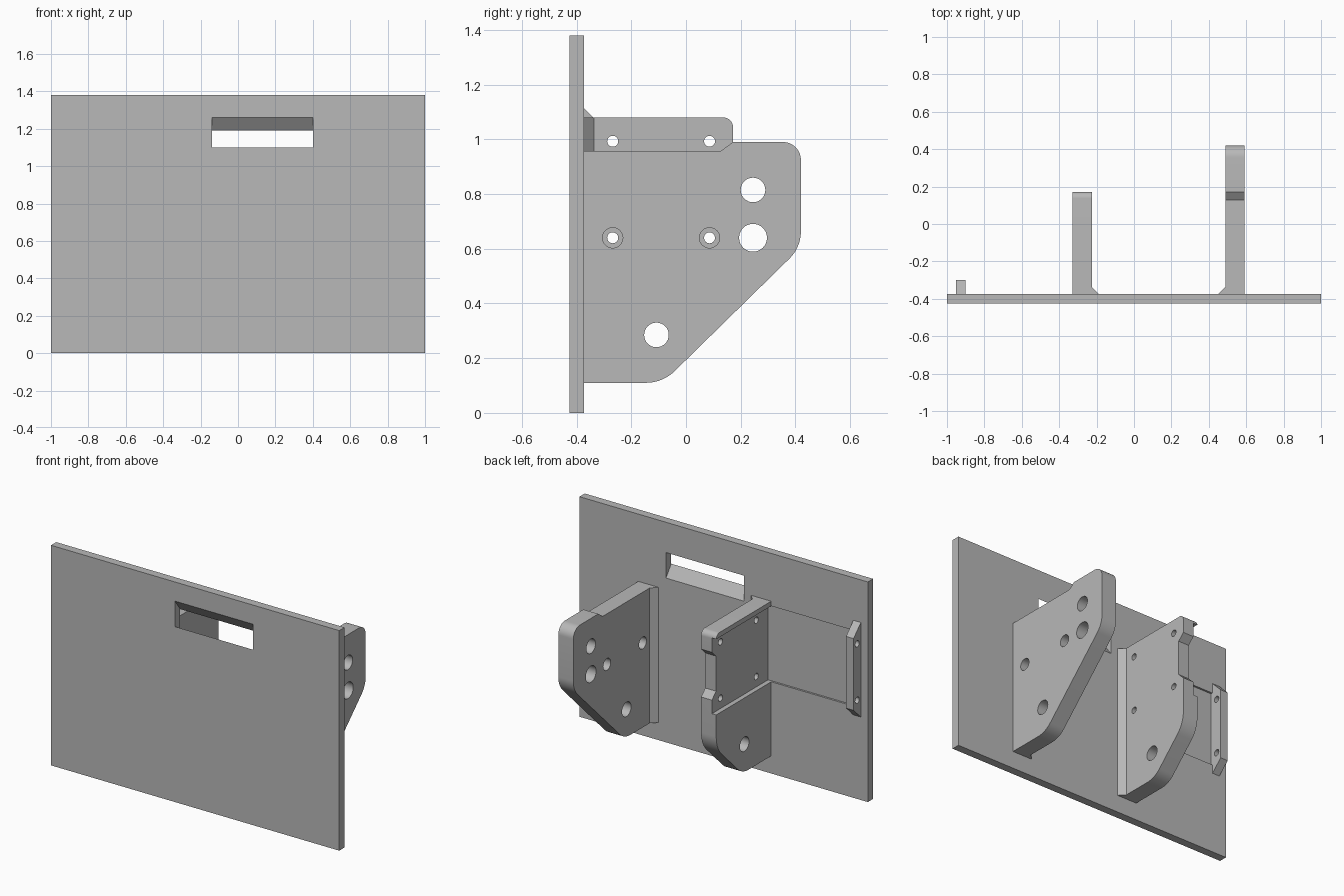
import bpy, bmesh, math
from mathutils import Vector

cube = bpy.data.objects.get("Cube")
if cube:
    bpy.data.objects.remove(cube, do_unlink=True)

grey = bpy.data.materials.new("plain grey")
grey.use_nodes = True
grey.diffuse_color = (0.48, 0.48, 0.48, 1)
grey.node_tree.nodes["Principled BSDF"].inputs["Base Color"].default_value = grey.diffuse_color

FRONT, BACK = -0.425, -0.373   # plate faces


def rounded(points, steps=10):
    """Outline from (y, z, radius) corners, arcs replacing corners with a radius."""
    out = []
    for i, (y, z, r) in enumerate(points):
        p = Vector((y, z))
        if not r:
            out.append(p)
            continue
        a = (Vector(points[i - 1][:2]) - p).normalized()
        b = (Vector(points[(i + 1) % len(points)][:2]) - p).normalized()
        half = a.angle(b) / 2
        centre = p + (a + b).normalized() * (r / math.sin(half))
        s = p + a * (r / math.tan(half)) - centre
        e = p + b * (r / math.tan(half)) - centre
        sweep = s.angle_signed(e)
        for k in range(steps + 1):
            t = -sweep * k / steps
            out.append(centre + Vector((s.x * math.cos(t) - s.y * math.sin(t),
                                        s.x * math.sin(t) + s.y * math.cos(t))))
    return out


def extrude(name, base, direction):
    bm = bmesh.new()
    face = bm.faces.new([bm.verts.new(v) for v in base])
    moved = bmesh.ops.extrude_face_region(bm, geom=[face])["geom"]
    bmesh.ops.translate(bm, vec=direction,
                        verts=[g for g in moved if isinstance(g, bmesh.types.BMVert)])
    bmesh.ops.recalc_face_normals(bm, faces=bm.faces)
    mesh = bpy.data.meshes.new(name)
    bm.to_mesh(mesh)
    bm.free()
    mesh.materials.append(grey)
    obj = bpy.data.objects.new(name, mesh)
    bpy.context.collection.objects.link(obj)
    return obj


def side_prism(name, outline, x0, x1):
    """Side outline (y, z) extended along x."""
    return extrude(name, [(x0, y, z) for y, z in outline], (x1 - x0, 0, 0))


def box(name, x0, x1, y0, y1, z0, z1):
    return side_prism(name, [(y0, z0), (y1, z0), (y1, z1), (y0, z1)], x0, x1)


def drill(y, z, r, x0, x1):
    ring = [(y + r * math.cos(math.tau * k / 32), z + r * math.sin(math.tau * k / 32))
            for k in range(32)]
    return side_prism("drill", ring, x0 - 0.05, x1 + 0.05)


def cut(obj, cutters):
    for c in cutters:
        c.hide_render = True
        mod = obj.modifiers.new("cut", "BOOLEAN")
        mod.operation, mod.solver, mod.object = "DIFFERENCE", "EXACT", c
    dg = bpy.context.evaluated_depsgraph_get()
    mesh = bpy.data.meshes.new_from_object(obj.evaluated_get(dg))
    obj.modifiers.clear()
    obj.data = mesh
    for c in cutters:
        bpy.data.objects.remove(c, do_unlink=True)


def smooth(obj):
    bpy.ops.object.select_all(action="DESELECT")
    obj.select_set(True)
    bpy.context.view_layer.objects.active = obj
    bpy.ops.object.shade_smooth_by_angle(angle=math.radians(25))


# Plate with slanted slot and shallow board recess
plate = box("back_plate", -1, 1, FRONT, BACK, 0, 1.38)
run, drop = 0.052, 0.07
slot = side_prism("slot", [(FRONT - run, 1.10 + drop), (BACK + run, 1.03 - drop),
                           (BACK + run, 1.19 - drop), (FRONT - run, 1.26 + drop)], -0.14, 0.40)
recess = box("recess", -0.90, -0.30, BACK - 0.012, BACK + 0.1, 0.575, 1.05)
cut(plate, [slot, recess])

# Large bracket
wide = side_prism("large_bracket", rounded([
    (BACK, 0.11, 0), (-0.085, 0.11, 0.15), (0.42, 0.605, 0.14), (0.42, 0.99, 0.065),
    (0.172, 0.99, 0), (0.128, 0.958, 0), (BACK, 0.958, 0)]), 0.488, 0.592)
cut(wide, [drill(y, z, r, 0.488, 0.592) for y, z, r in (
    (0.245, 0.815, 0.045), (0.245, 0.64, 0.051), (-0.108, 0.285, 0.045),
    (-0.268, 0.64, 0.037), (0.086, 0.64, 0.037))])

# Narrow bracket with a shallow seat on its outer side
narrow = side_prism("narrow_bracket", rounded([
    (BACK, 0.11, 0), (-0.085, 0.11, 0.15), (0.172, 0.362, 0.18), (0.172, 0.66, 0),
    (0.13, 0.70, 0), (0.13, 0.92, 0), (0.172, 0.96, 0), (0.172, 1.08, 0.035),
    (BACK, 1.08, 0)]), -0.33, -0.225)
screws = [(y, z, 0.02) for y in (-0.268, 0.086) for z in (0.64, 0.993)]
cut(narrow, [box("seat", -0.40, -0.30, BACK - 0.1, 0.3, 0.575, 1.05)]
    + [drill(y, z, r, -0.33, -0.225) for y, z, r in screws + [(-0.108, 0.285, 0.045)]])

# Corner gussets along the bracket roots
for name, x, reach, top in (("large_gusset", 0.488, -0.036, 0.958),
                            ("narrow_gusset", -0.225, 0.036, 1.08)):
    extrude(name, [(x, BACK, 0.11), (x + reach, BACK, 0.11), (x, BACK + 0.036, 0.11)],
            (0, 0, top - 0.11))

# Small end tab
tab = side_prism("end_tab", [(BACK - 0.02, 0.52), (BACK, 0.52), (-0.30, 0.59),
                             (-0.30, 1.04), (BACK, 1.113), (BACK - 0.02, 1.113)], -0.952, -0.90)
cut(tab, [drill(-0.337, z, 0.02, -0.952, -0.90) for z in (0.64, 0.993)])

for part in (wide, narrow, tab):
    smooth(part)
